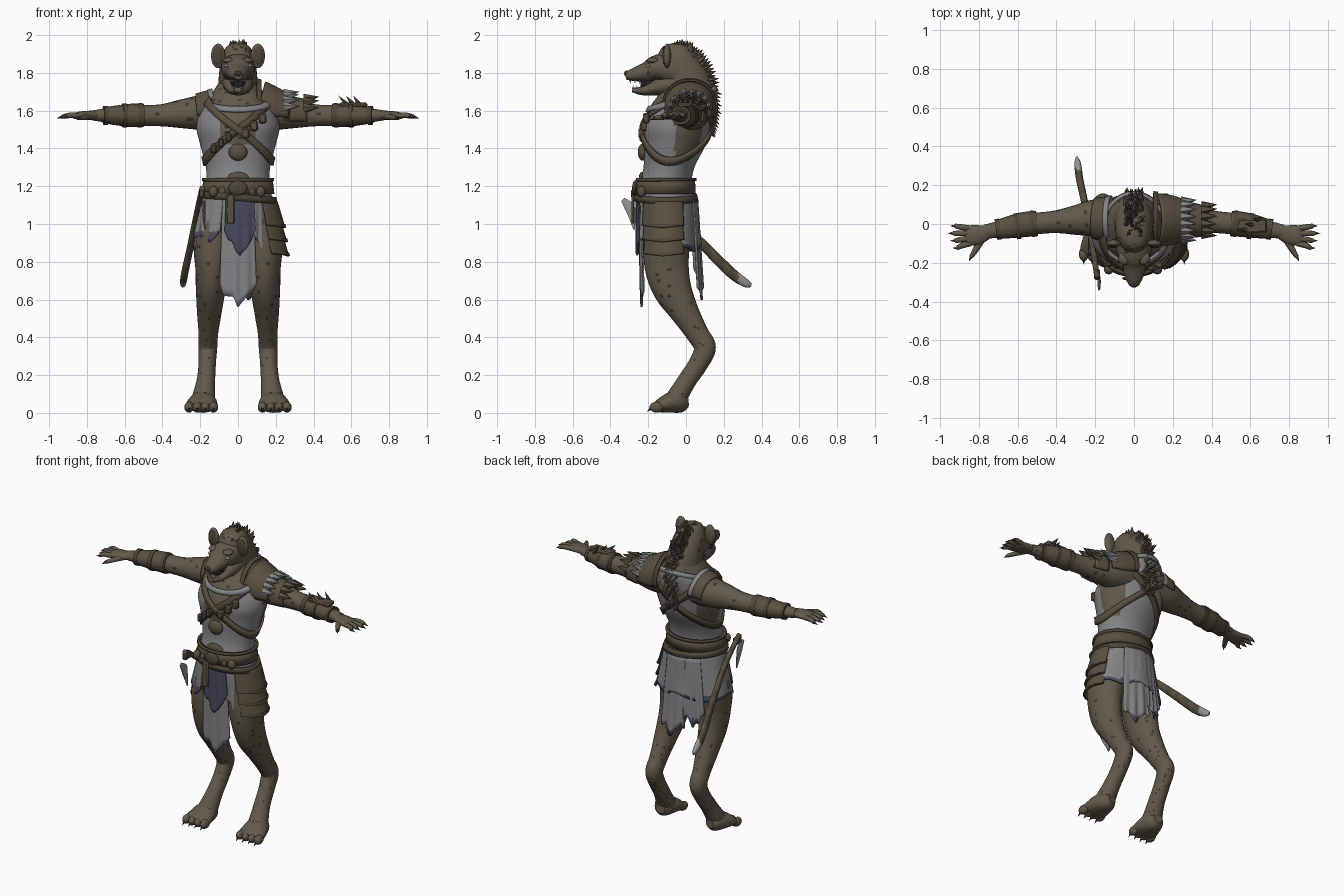
import bpy, bmesh, math, random
from mathutils import Vector

random.seed(7)
cube = bpy.data.objects.get("Cube")
if cube:
    bpy.data.objects.remove(cube, do_unlink=True)


def material(name, red, green, blue):
    m = bpy.data.materials.new(name)
    m.use_nodes = True
    color = (red, green, blue, 1)
    m.diffuse_color = color
    node = next(n for n in m.node_tree.nodes if n.type == 'BSDF_PRINCIPLED')
    node.inputs["Base Color"].default_value = color
    node.inputs["Roughness"].default_value = 0.9
    return m


FUR = material("brown fur", .122, .1, .068)
SPOT = material("dark fur", .045, .036, .025)
LEATHER = material("leather", .1, .08, .05)
STRAP = material("dark leather", .075, .06, .038)
CLOTH = material("grey cloth", .23, .23, .24)
BLUE = material("blue cloth", .07, .07, .12)
BONE = material("pale bone", .3, .3, .29)
BLACK = material("black", .015, .014, .013)


def build(name, mats, verts, faces, rule=None, mirror=False, thick=0, bevel=0):
    """Make an object; rule picks the material index from a face centre."""
    me = bpy.data.meshes.new(name)
    me.from_pydata(verts, [], faces)
    bm = bmesh.new()
    bm.from_mesh(me)
    bmesh.ops.recalc_face_normals(bm, faces=bm.faces)
    bm.to_mesh(me)
    bm.free()
    for m in mats:
        me.materials.append(m)
    if rule:
        for p in me.polygons:
            p.material_index = rule(p.center)
    ob = bpy.data.objects.new(name, me)
    bpy.context.collection.objects.link(ob)
    for other in bpy.context.selected_objects:
        other.select_set(False)
    ob.select_set(True)
    bpy.context.view_layer.objects.active = ob
    bpy.ops.object.shade_smooth_by_angle(angle=math.radians(45))
    if thick:
        ob.modifiers.new("thickness", 'SOLIDIFY').thickness = thick
    if bevel:
        ob.modifiers.new("soft edges", 'BEVEL').width = bevel
    if mirror:
        ob.modifiers.new("mirror", 'MIRROR')


def spline(keys, steps):
    """Smooth interpolation through all key points."""
    out = []
    for i in range(len(keys) - 1):
        group = [keys[max(i - 1, 0)], keys[i], keys[i + 1], keys[min(i + 2, len(keys) - 1)]]
        for s in range(steps):
            t = s / steps
            out.append([b + t * (c - a) / 2 + t * t * (2 * a - 5 * b + 4 * c - d) / 2
                        + t * t * t * (3 * b - a - 3 * c + d) / 2 for a, b, c, d in zip(*group)])
    return out + [list(keys[-1])]


def grid_faces(rows, cols, closed):
    return [(r * cols + c, r * cols + (c + 1) % cols, (r + 1) * cols + (c + 1) % cols, (r + 1) * cols + c)
            for r in range(rows - 1) for c in range(cols if closed else cols - 1)]


def loft(name, mats, keys, side='X', n=20, steps=4, flat=False, arc=None, **kw):
    """Skin ellipses (x, y, z, side radius, other radius) along a path."""
    rings, verts = spline(keys, steps), []
    axis = Vector((1, 0, 0)) if side == 'X' else Vector((0, 1, 0))
    a0, a1 = [math.radians(v) for v in (arc or (0, 360))]
    for i, ring in enumerate(rings):
        ahead, behind = rings[min(i + 1, len(rings) - 1)], rings[max(i - 1, 0)]
        t = (Vector(ahead[:3]) - Vector(behind[:3])).normalized()
        if flat:
            t = Vector((0, 0, 1))
        v = t.cross(axis).normalized()
        u = v.cross(t)
        for j in range(n):
            a = a0 + (a1 - a0) * j / (n - 1 if arc else n)
            verts.append(Vector(ring[:3]) + u * max(ring[3], .002) * math.cos(a) + v * max(ring[4], .002) * math.sin(a))
    faces = grid_faces(len(rings), n, not arc)
    if not arc:
        faces += [tuple(range(n)), tuple(range(len(verts) - n, len(verts)))]
    build(name, mats, verts, faces, **kw)


def ball(name, mats, loc, size, **kw):
    x, y, z = loc
    keys = [(x, y, z - size[2] * math.cos(a), size[0] * math.sin(a), size[1] * math.sin(a))
            for a in [math.pi * i / 10 for i in range(11)]]
    loft(name, mats, keys, n=16, steps=1, flat=True, **kw)


def spikes(name, mats, items, **kw):
    verts, faces = [], []
    for base, tip, r in items:
        base, tip, start = Vector(base), Vector(tip), len(verts)
        u = (tip - base).orthogonal().normalized()
        v = (tip - base).normalized().cross(u)
        verts += [base + (u * math.cos(k * math.tau / 6) + v * math.sin(k * math.tau / 6)) * r for k in range(6)] + [tip]
        faces += [(start + k, start + (k + 1) % 6, start + 6) for k in range(6)]
    build(name, mats, verts, faces, **kw)


def box(name, mat, loc, size):
    verts = [[loc[k] + size[k] * s[k] / 2 for k in range(3)]
             for s in [(i, j, k) for i in (-1, 1) for j in (-1, 1) for k in (-1, 1)]]
    faces = [(0, 1, 3, 2), (4, 6, 7, 5), (0, 4, 5, 1), (2, 3, 7, 6), (0, 2, 6, 4), (1, 5, 7, 3)]
    build(name, [mat], verts, faces, bevel=.008)


def spotted(c):
    return int(random.random() < .035)


# Torso with a sleeveless, open-necked tunic
TORSO = [(0, -.1, .98, .17, .13), (0, -.1, 1.08, .19, .15), (0, -.11, 1.2, .17, .14), (0, -.09, 1.3, .17, .135),
         (0, -.06, 1.42, .2, .165), (0, -.05, 1.52, .22, .18), (0, -.02, 1.62, .19, .17),
         (0, .01, 1.69, .14, .15), (0, .02, 1.75, .1, .12)]


def tunic(c):
    neck = c.z > 1.67 + .3 * c.y
    armhole = c.z > 1.34 and abs(c.x) > .13 and c.y > -.06
    chest = 1.42 < c.z < 1.62 and abs(c.x) < .09 and c.y < 0
    return 1 + spotted(c) if neck or armhole or chest else 0


loft("torso", [CLOTH, FUR, SPOT], TORSO, n=56, steps=7, flat=True, rule=tunic)
PROFILE = spline(TORSO, 7)


def strap(name, mat, z0, swing, phase, width, lift=.012):
    """Band round the torso whose height swings with the angle."""
    verts, n = [], 64
    for edge in (-width, width):
        for j in range(n):
            a = math.tau * j / n
            z = z0 + swing * math.cos(a - math.radians(phase)) + edge
            lower = max([p for p in PROFILE if p[2] <= z], key=lambda p: p[2])
            upper = min([p for p in PROFILE if p[2] >= z], key=lambda p: p[2])
            f = (z - lower[2]) / max(upper[2] - lower[2], .0001)
            y, rx, ry = [lower[k] + (upper[k] - lower[k]) * f for k in (1, 3, 4)]
            verts.append(((rx + lift) * math.cos(a), y + (ry + lift) * math.sin(a), z))
    build(name, [mat], verts, grid_faces(2, n, True), thick=.014)


strap("left_chest_strap", STRAP, 1.5, .17, 0, .024)
strap("right_chest_strap", LEATHER, 1.5, .17, 180, .022, .016)
strap("fringe_collar", CLOTH, 1.665, .055, 90, .014, .014)
strap("wide_belt", LEATHER, 1.2, 0, 0, .04, .016)
strap("lower_belt", STRAP, 1.14, .015, 180, .018, .022)
strap("belt_trim", STRAP, 1.235, 0, 0, .008, .024)

# Belt fittings and chest pouches
ball("belly_guard", [LEATHER], (0, -.235, 1.24), (.06, .015, .035))
ball("buckle", [STRAP], (0, -.27, 1.19), (.05, .015, .04))
box("belt_tongue", LEATHER, (-.04, -.28, 1.08), (.045, .015, .16))
for i, x in enumerate((-.13, -.08, .07, .12)):
    ball(f"belt_bead_{i}", [LEATHER], (x, -.235, 1.17), (.025, .025, .03))
for i in range(3):
    box(f"chest_pouch_{i}", LEATHER, (.04 + .045 * i, -.235 + .012 * i, 1.48 + .04 * i), (.04, .035, .055))
    box(f"low_pouch_{i}", STRAP, (-.05 - .04 * i, -.23 + .012 * i, 1.46 - .03 * i), (.032, .03, .05))
ball("chest_charm", [LEATHER], (0, -.23, 1.38), (.05, .025, .045))

# Head, jaws and ears
loft("neck_and_skull", [FUR, SPOT], [(0, .05, 1.58, .14, .1), (0, .03, 1.7, .11, .12), (0, 0, 1.8, .1, .12),
     (0, -.04, 1.88, .09, .11), (0, -.05, 1.94, .06, .07), (0, -.05, 1.96, .01, .01)], n=32, steps=5, flat=True, rule=spotted)
loft("muzzle", [FUR, SPOT], [(0, -.05, 1.82, .09, .1), (0, -.15, 1.825, .088, .072), (0, -.21, 1.805, .064, .052),
     (0, -.28, 1.79, .045, .034), (0, -.32, 1.785, .022, .02)], rule=spotted)
loft("lower_jaw", [FUR, SPOT], [(0, -.04, 1.75, .085, .07), (0, -.15, 1.725, .072, .045), (0, -.23, 1.705, .044, .024),
     (0, -.285, 1.71, .018, .012)], rule=spotted)
loft("mouth_inside", [BLACK], [(0, -.14, 1.745, .05, .03), (0, -.24, 1.74, .025, .018)], n=12)
ball("nose", [SPOT], (0, -.315, 1.797), (.022, .013, .015))
ball("brow", [FUR], (.05, -.175, 1.865), (.032, .035, .016), mirror=True)
ball("eye", [BONE], (.063, -.2, 1.838), (.012, .014, .008), mirror=True)
ball("ear", [FUR], (.105, -.1, 1.89), (.038, .02, .065), mirror=True)
ball("ear_hollow", [STRAP], (.107, -.114, 1.892), (.026, .01, .048), mirror=True)
teeth = [((.042 - .01 * i, -.22 - .025 * i, 1.765), (.04 - .01 * i, -.22 - .025 * i, 1.74), .006) for i in range(4)]
teeth += [((.033 - .007 * i, -.22 - .02 * i, 1.715), (.033 - .007 * i, -.22 - .02 * i, 1.735), .006) for i in range(4)]
spikes("teeth", [BONE], teeth, mirror=True)

# Bristling mane down the neck
tufts = []
for p in spline([(0, -.12, 1.92), (0, -.04, 1.95), (0, .04, 1.92), (0, .1, 1.83), (0, .135, 1.72),
                 (0, .14, 1.6), (0, .12, 1.5)], 7):
    for k in range(4):
        base = Vector(p) + Vector((random.uniform(-.04, .04), 0, 0))
        out = (base - Vector((0, -.02, 1.72))).normalized()
        sweep = Vector((random.uniform(-.01, .01), .012, -.012))
        tufts.append((base - out * .03, base + out * random.uniform(.015, .045) + sweep, .027))
spikes("mane", [FUR, SPOT], tufts, rule=lambda c: int(random.random() < .2))

# Arms, hands and claws
loft("arm", [FUR, SPOT], [(.08, .03, 1.6, .1, .105), (.2, .03, 1.59, .097, .092), (.3, .02, 1.583, .077, .076),
     (.42, .01, 1.575, .057, .057), (.58, -.005, 1.575, .056, .054), (.68, -.025, 1.575, .045, .04),
     (.77, -.04, 1.575, .036, .027)], side='Y', n=24, steps=6, rule=spotted, mirror=True)
loft("palm", [FUR], [(.75, -.04, 1.575, .034, .025), (.8, -.055, 1.575, .05, .024), (.85, -.06, 1.573, .052, .02),
     (.875, -.06, 1.57, .04, .01)], side='Y', mirror=True)
claws = []
for i in range(4):
    y, tip = -.022 - .026 * i, -.01 - .038 * i
    reach = .945 - .012 * abs(i - 1)
    loft(f"finger_{i}", [FUR], [(.84, y, 1.573, .014, .014), (.89, (y + tip) / 2, 1.576, .015, .015),
         (reach - .012, tip, 1.567, .012, .011)], side='Y', n=10, mirror=True)
    claws.append(((reach - .016, tip, 1.568), (reach + .017, tip, 1.558), .01))
loft("thumb", [FUR], [(.78, -.07, 1.57, .02, .018), (.815, -.13, 1.565, .016, .014), (.84, -.17, 1.56, .011, .011)],
     n=10, mirror=True)
claws.append(((.838, -.165, 1.56), (.852, -.192, 1.552), .01))
spikes("finger_claws", [STRAP], claws, mirror=True)

# Bracers on both forearms
loft("bracer", [LEATHER], [(.5, .003, 1.575, .064, .062), (.58, -.005, 1.575, .064, .061),
     (.7, -.028, 1.575, .05, .044)], side='Y', mirror=True)
for i, (x, r) in enumerate(((.51, .068), (.59, .067), (.69, .054))):
    loft(f"bracer_strap_{i}", [STRAP], [(x, .005 - (x - .5) * .16, 1.575, r, r - .003),
         (x + .022, .002 - (x - .5) * .16, 1.575, r, r - .004)], side='Y', steps=1, mirror=True)
box("bracer_plate", LEATHER, (.61, -.01, 1.63), (.15, .07, .025))
spikes("bracer_spikes", [STRAP], [((.59 + .03 * i, -.03 + .025 * i, 1.62), (.53 + .04 * i, -.03 + .03 * i, 1.68), .018)
                                  for i in range(3)])

# Left shoulder armour with ragged trim, right shoulder band
loft("shoulder_pad", [LEATHER], [(.11, .02, 1.62, .14, .14), (.19, .02, 1.6, .13, .125), (.27, .02, 1.59, .105, .1)],
     side='Y', arc=(-15, 195), thick=.015)
loft("shoulder_plate", [LEATHER], [(.28, .02, 1.585, .095, .092), (.37, .015, 1.58, .08, .08)],
     side='Y', arc=(-30, 210), thick=.012)
loft("shoulder_pad_rim", [STRAP], [(.1, .02, 1.62, .15, .152), (.125, .02, 1.62, .148, .145)],
     side='Y', arc=(-15, 195), thick=.012)
for name, mat, count, x, r in (("pad_trim", CLOTH, 8, .245, .1), ("plate_trim", LEATHER, 6, .35, .075)):
    trim = []
    for i in range(count):
        a = math.pi * (.1 + .8 * i / (count - 1))
        dy, dz = math.cos(a), math.sin(a)
        trim.append(((x, .02 + r * dy, 1.59 + r * dz),
                     (x + .08, .02 + (r + .01) * dy, 1.59 + (r + .012) * dz), .028))
    spikes(name, [mat], trim)
loft("right_shoulder_band", [LEATHER], [(-.21, .03, 1.59, .106, .102), (-.14, .025, 1.6, .118, .112)],
     side='Y', arc=(-10, 190), thick=.01)
loft("right_shoulder_trim", [CLOTH], [(-.14, .025, 1.6, .12, .114), (-.115, .025, 1.605, .122, .116)],
     side='Y', arc=(-10, 190), thick=.01)

# Legs and clawed feet
loft("leg", [FUR, SPOT], [(.11, -.1, 1.02, .1, .12), (.13, -.105, .88, .105, .122), (.14, -.1, .76, .086, .116),
     (.145, -.07, .65, .078, .102), (.152, -.005, .53, .065, .076), (.157, .06, .42, .052, .06),
     (.16, .1, .345, .05, .058), (.163, .065, .26, .046, .052), (.17, .005, .17, .049, .05),
     (.182, -.05, .08, .062, .055)], steps=8, n=30, rule=spotted, mirror=True)
loft("foot", [FUR], [(.178, .01, .06, .03, .03), (.182, -.02, .058, .055, .054), (.187, -.07, .057, .074, .057),
     (.192, -.13, .04, .085, .04), (.195, -.16, .028, .075, .026)], mirror=True)
for i in range(4):
    ball(f"toe_{i}", [FUR], (.13 + .043 * i, -.155, .03), (.025, .038, .029), mirror=True)
spikes("toe_claws", [SPOT], [((.13 + .043 * i, -.175, .03), (.13 + .043 * i, -.208, .006), .012) for i in range(4)],
       mirror=True)


# Ragged cloth round the hips
def panel(name, mats, start, end, top, bottom, upper, lower, jag=.03, point=0, hem=0):
    verts, cols, rows = [], 25, 15
    ragged = spline([[random.uniform(-jag, jag)] for k in range(9)], 3)
    ends = [bottom + ragged[j][0] + point * abs(2 * j / (cols - 1) - 1) for j in range(cols)]
    for i in range(rows):
        k = i / (rows - 1)
        for j in range(cols):
            a = math.radians(start + (end - start) * j / (cols - 1))
            fold = 1 + (.03 * k * math.sin(j * .8) if jag else 0)
            rx, ry = [(u + (v - u) * k) * fold for u, v in zip(upper, lower)]
            verts.append((rx * math.cos(a), -.1 + ry * math.sin(a), top + (ends[j] - top) * k))
    build(name, mats, verts, grid_faces(rows, cols, False), thick=.008,
          rule=lambda c: int(c.z < bottom + hem) if hem else 0)


WAIST = (.195, .155)
panel("front_loincloth", [CLOTH], 245, 295, 1.14, .57, WAIST, (.23, .14), .02, .1)
panel("front_blue_flap", [BLUE], 252, 294, 1.13, .83, (.21, .168), (.23, .162), .01, .13)
panel("right_front_cloth", [CLOTH, BLUE], 195, 246, 1.14, .9, WAIST, (.24, .16), .03, .04, .06)
panel("left_front_cloth", [CLOTH, BLUE], 295, 330, 1.14, .85, WAIST, (.2, .16), .03, .08, .02)
panel("back_skirt", [CLOTH, BLUE], 15, 200, 1.14, .87, WAIST, (.245, .18), .025, 0, .02)
panel("back_long_cloth", [CLOTH, BLUE], 58, 100, 1.13, .61, (.2, .165), (.26, .19), .025, .08, .04)
panel("back_short_cloth", [CLOTH, BLUE], 98, 128, 1.13, .71, (.2, .162), (.26, .185), .025, .05, .03)

# Layered hip guard on the left
for i in range(3):
    panel(f"hip_guard_{i}", [LEATHER], -52 + 2 * i, 32, 1.12 - .09 * i, .98 - .075 * i,
          (.21 + .015 * i, .16), (.25 + .01 * i, .17), 0, .015)
    panel(f"hip_guard_rim_{i}", [STRAP], -52 + 2 * i, 32, 1 - .075 * i, .98 - .075 * i,
          (.25 + .01 * i, .172), (.255 + .01 * i, .174), 0, .015)

# Sheathed weapon on the right hip
loft("scabbard", [LEATHER, STRAP, BONE], [(-.19, -.28, 1.19, .014, .014), (-.215, -.1, 1.07, .016, .02),
     (-.25, .09, .89, .018, .026), (-.28, .23, .75, .019, .028), (-.29, .31, .69, .017, .023), (-.295, .345, .675, .006, .01)],
     n=12, steps=6, rule=lambda c: 2 if c.y > .28 else int(c.y * 30) % 2)
loft("weapon_hook", [BONE], [(-.18, -.335, 1.13, .006, .012), (-.18, -.3, 1.09, .009, .028),
     (-.18, -.285, 1.04, .008, .02), (-.175, -.275, .97, .003, .004)], n=10)
box("weapon_guard", STRAP, (-.19, -.26, 1.16), (.03, .06, .05))
